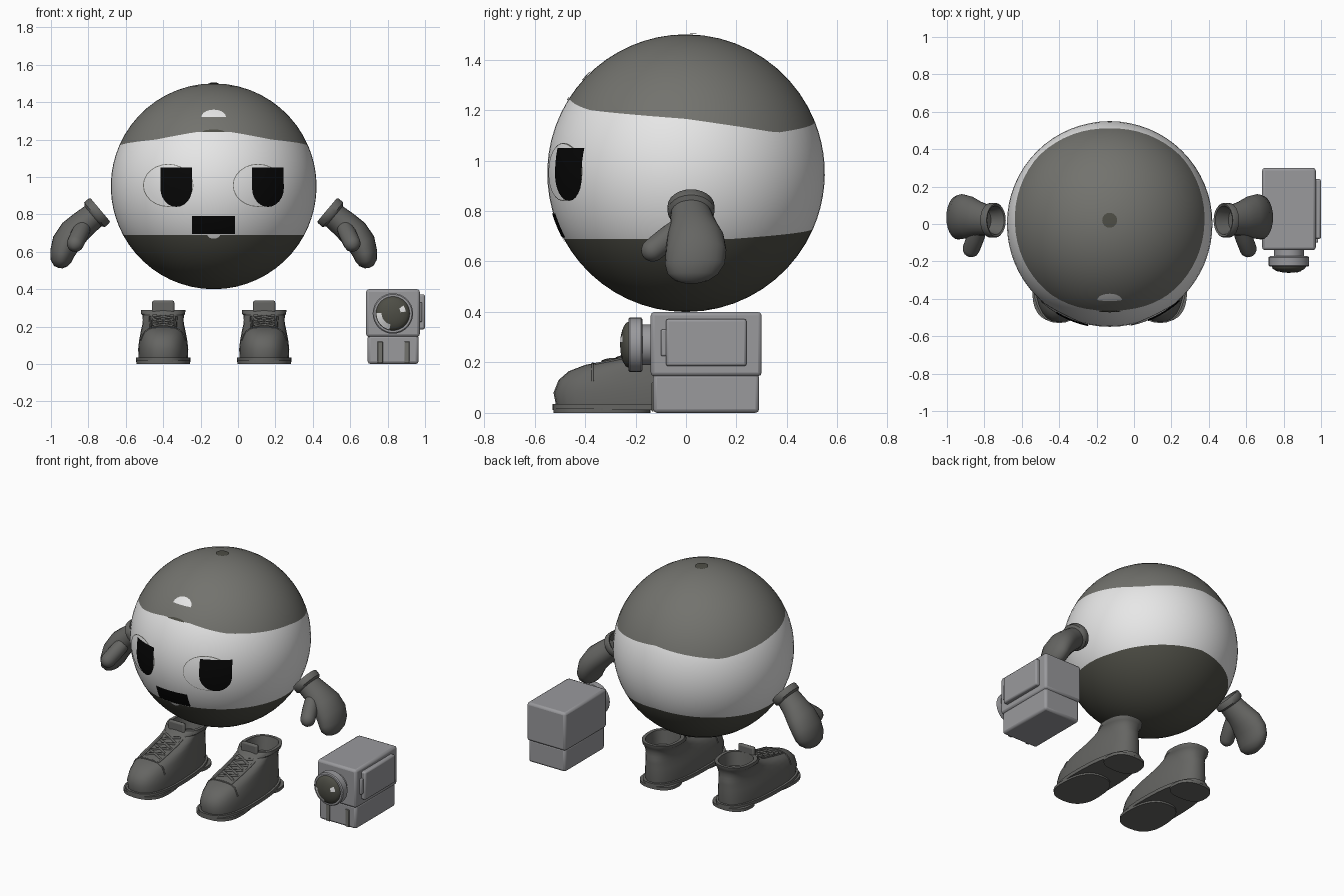
import bpy, bmesh
from math import sin, cos, pi, asin, sqrt, radians, copysign
from mathutils import Vector
from mathutils.bvhtree import BVHTree

if "Cube" in bpy.data.objects:
    bpy.data.objects.remove(bpy.data.objects["Cube"])


def material(name, *rgb):
    m = bpy.data.materials.new(name)
    m.use_nodes = True
    m.diffuse_color = (*rgb, 1)
    m.node_tree.nodes["Principled BSDF"].inputs["Base Color"].default_value = (*rgb, 1)
    return m


WHITE = material("white", .8, .8, .8)
BLACK = material("black", .002, .002, .002)
CAP = material("cap grey", .17, .17, .155)
OLIVE = material("dark olive", .075, .075, .06)
CLOTH = material("glove and shoe grey", .13, .13, .123)
METAL = material("light metal grey", .32, .32, .335)

CX = -.13
CENTRE = Vector((CX, 0, .95))
R = .55


def finish(name, bm, mats, angle=40):
    me = bpy.data.meshes.new(name)
    bm.to_mesh(me)
    bm.free()
    for m in mats:
        me.materials.append(m)
    for p in me.polygons:
        p.use_smooth = True
    me.set_sharp_from_angle(angle=radians(angle))
    ob = bpy.data.objects.new(name, me)
    bpy.context.collection.objects.link(ob)
    return ob


def loft(name, rings, mats, row_mat=lambda i: 0, angle=40):
    """Skin a list of equal rings and cap both ends."""
    bm = bmesh.new()
    vs = [[bm.verts.new(p) for p in ring] for ring in rings]
    n = len(vs[0])
    for i in range(len(vs) - 1):
        for j in range(n):
            k = (j + 1) % n
            f = bm.faces.new((vs[i][j], vs[i][k], vs[i + 1][k], vs[i + 1][j]))
            f.material_index = row_mat(i)
    bm.faces.new(vs[0]).material_index = row_mat(0)
    bm.faces.new(vs[-1]).material_index = row_mat(len(vs) - 2)
    bmesh.ops.recalc_face_normals(bm, faces=bm.faces)
    return finish(name, bm, mats, angle)


def box(name, lo, hi, mat, bevel=.012):
    bm = bmesh.new()
    bmesh.ops.create_cube(bm, size=1)
    for v in bm.verts:
        v.co = [a + (b - a) * (c + .5) for a, b, c in zip(lo, hi, v.co)]
    ob = finish(name, bm, [mat])
    mod = ob.modifiers.new("Bevel", "BEVEL")
    mod.width, mod.segments = bevel, 2
    return ob


def tube(name, points, radius, mat):
    cu = bpy.data.curves.new(name, "CURVE")
    cu.dimensions = "3D"
    cu.bevel_depth, cu.bevel_resolution = radius, 1
    sp = cu.splines.new("POLY")
    sp.points.add(len(points) - 1)
    for p, co in zip(sp.points, points):
        p.co = (*co, 1)
    cu.materials.append(mat)
    ob = bpy.data.objects.new(name, cu)
    bpy.context.collection.objects.link(ob)


def lerp(table, t):
    for (a, u), (b, v) in zip(table, table[1:]):
        if t <= b:
            return u + (v - u) * (t - a) / (b - a)
    return table[-1][1]


# Round body: rows follow the cap edge and the lower edge
UPPER = [(0, 1.24), (12, 1.24), (39, 1.2), (90, 1.165), (133, 1.11), (180, 1.155)]
LOWER = [(0, .69), (110, .688), (180, .73)]
STEPS = 10
SEG = 64


def body_point(row, j):
    a = 360 * j / SEG
    turn = min(a, 360 - a)
    up = asin((lerp(UPPER, turn) - CENTRE.z) / R)
    low = asin((lerp(LOWER, turn) - CENTRE.z) / R)
    stops = [pi / 2 - .01, up, low, .01 - pi / 2]
    band = min(row // STEPS, 2)
    t = row / STEPS - band
    phi = stops[band] + (stops[band + 1] - stops[band]) * t
    a = radians(a)
    return CENTRE + R * Vector((cos(phi) * sin(a), -cos(phi) * cos(a), sin(phi)))


loft("round_body", [[body_point(i, j) for j in range(SEG)] for i in range(3 * STEPS + 1)],
     [CAP, WHITE, OLIVE], lambda i: i // STEPS)


# Painted details: thin plates laid on the body
def plate(name, outline, mat, lift=.004, on_top=False):
    edge = []
    for p, q in zip(outline, outline[1:] + outline[:1]):
        edge += [Vector(p).lerp(Vector(q), k / 4) for k in range(4)]
    mid = sum(edge, Vector((0, 0))) / len(edge)

    def lay(p):
        r = R + lift
        d = sqrt(r * r - p.x ** 2 - p.y ** 2)
        return CENTRE + (Vector((p.x, p.y, d)) if on_top else Vector((p.x, -d, p.y)))

    bm = bmesh.new()
    rings = [[bm.verts.new(lay(mid.lerp(p, k / 5))) for p in edge] for k in range(1, 6)]
    bm.faces.new(rings[0])
    n = len(edge)
    for a, b in zip(rings, rings[1:]):
        for j in range(n):
            k = (j + 1) % n
            bm.faces.new((a[j], b[j], b[k], a[k]))
    bm.normal_update()
    for f in bm.faces:
        if f.normal.dot(f.calc_center_median() - CENTRE) < 0:
            f.normal_flip()
    finish(name, bm, [mat])


def ellipse(x, z, w, h, a0=0, a1=2 * pi, n=24):
    return [(x + w * cos(a0 + (a1 - a0) * k / n), z + h * sin(a0 + (a1 - a0) * k / n))
            for k in range(n + (a1 - a0 < 6))]


for side, ex, px in (("right", -.243, -.2), ("left", .237, .29)):
    plate(side + "_eye_outline", ellipse(ex, .005, .135, .115), CAP, .003)
    plate(side + "_eye_white", ellipse(ex, .005, .131, .111), WHITE, .005)
    plate(side + "_pupil", [(px + .083, .1), (px - .085, .1)]
          + ellipse(px, -.01, .085, .1, pi, 2 * pi, 12), BLACK, .008)
plate("mouth", [(-.115, -.255), (.115, -.255), (.115, -.16), (-.115, -.16)], BLACK)
plate("chin_mark", ellipse(0, -.258, .035, .022, pi, 2 * pi, 8), WHITE)
plate("cap_highlight", ellipse(0, .37, .066, .04, 0, pi, 10), WHITE)
plate("cap_shade", ellipse(0, .29, .06, .014, 0, pi, 8), OLIVE)
plate("top_button", ellipse(0, .02, .04, .04), OLIVE, .004, True)

# Mittens: (distance out, height, half thickness, depth centre, half depth)
MITTEN = [(.67, .77, .055, .02, .06), (.61, .822, .07, .02, .077), (.607, .825, .08, .02, .088),
          (.612, .82, .086, .02, .093), (.637, .798, .086, .02, .093), (.645, .79, .07, .02, .08),
          (.7, .745, .075, .03, .092), (.75, .7, .08, .038, .112), (.79, .645, .077, .04, .12),
          (.81, .59, .066, .035, .118), (.816, .55, .056, .027, .1), (.817, .523, .036, .022, .065),
          (.817, .512, .01, .02, .02)]
# Shoe slices: (height, toe, heel, half width)
SHOE = [(.03, -.515, .165, .135), (.08, -.525, .17, .138), (.13, -.505, .17, .132),
        (.165, -.465, .17, .125), (.19, -.4, .17, .12), (.21, -.3, .165, .115),
        (.235, -.19, .165, .112), (.262, -.11, .17, .115), (.268, -.105, .175, .121),
        (.29, -.08, .178, .122), (.29, -.06, .158, .1), (.2, -.05, .14, .09)]


def power(v, e):
    return copysign(abs(v) ** e, v)


def foot_ring(x, z, y0, y1, w, n=32):
    ring = []
    for k in range(n):
        t = 2 * pi * k / n
        s = power(sin(t), .8)
        ring.append(Vector((x + w * (1 - .07 * (1 + s)) * power(cos(t), .8) * 1.04,
                            (y0 + y1) / 2 + (y1 - y0) / 2 * s, z)))
    return ring


for side, s in (("left", 1), ("right", -1)):
    rings = []
    for i, (u, z, th, yc, w) in enumerate(MITTEN):
        i = max(5, min(i, len(MITTEN) - 2))
        a, b = MITTEN[i - 1], MITTEN[i + 1]
        across = Vector((a[1] - b[1], b[0] - a[0])).normalized() * th
        rings.append([Vector((CX + s * (u + across.x * cos(t)), yc + w * sin(t), z + across.y * cos(t)))
                      for t in [2 * pi * k / 24 for k in range(24)]])
    loft(side + "_mitten", rings, [CLOTH], angle=50)

    # Thumb: tapered capsule
    base, tip = Vector((CX + s * .69, .0, .75)), Vector((CX + s * .74, -.132, .645))
    axis = (tip - base).normalized()
    p = axis.orthogonal().normalized()
    q = axis.cross(p)
    profile = [(base, .04), (base.lerp(tip, .5), .047)]
    profile += [(tip + axis * .046 * sin(a), .046 * cos(a)) for a in (0, .4, .8, 1.2, 1.5)]
    loft(side + "_thumb", [[c + r * (p * cos(t) + q * sin(t)) for t in [2 * pi * k / 16 for k in range(16)]]
                           for c, r in profile], [CLOTH])

    # Shoe with sole, heel, tongue and laces
    x = CX + s * .27
    shoe = loft(side + "_shoe", [foot_ring(x, *row) for row in SHOE], [CLOTH])
    for part, z0, z1, y0, y1, w in (("sole", .012, .036, -.53, .18, .15),
                                    ("front_tread", 0, .02, -.525, -.14, .147),
                                    ("heel", 0, .02, -.03, .178, .132)):
        loft(f"{side}_{part}", [foot_ring(x, z, y0, y1, w) for z in (z0, z1)], [CLOTH])
    box(side + "_tongue", (x - .06, -.085, .2), (x + .06, -.06, .34), CLOTH)

    tree = BVHTree.FromPolygons([v.co for v in shoe.data.vertices],
                                [f.vertices[:] for f in shoe.data.polygons])

    def drape(name, start, end, radius, n=10):
        pts = []
        for k in range(n + 1):
            at = Vector(start).lerp(Vector(end), k / n)
            hit = tree.ray_cast(Vector((x + at.x, at.y, 1)), Vector((0, 0, -1)))[0]
            if hit:
                pts.append(hit)
        tube(name, pts, radius, CLOTH)

    for k in range(4):
        y = -.33 + k * .055
        for d in (-1, 1):
            drape(f"{side}_lace", (-.055 * d, y), (.055 * d, y + .05), .008)
    for d in (-1, 1):
        drape(f"{side}_lace_flap", (.066 * d, -.36), (.07 * d, -.12), .006)
    drape(side + "_toe_seam", (-.128, -.37), (.128, -.37), .005, 24)

# Camera case
box("camera_top", (.685, -.14, .145), (.972, .3, .4), METAL, .015)
box("camera_base", (.693, -.13, 0), (.965, .29, .155), METAL, .015)
box("camera_side_panel", (.96, -.08, .185), (1, .24, .372), METAL, .01)
box("camera_latch", (.96, -.1, .225), (.985, -.075, .33), METAL, .006)
for gx in (.76, .903):
    box("camera_grip_bar", (gx - .014, -.136, .005), (gx + .014, -.128, .12), CAP, .003)


# Lens, turned around the front axis
def turned(name, profile, mat, n=32):
    loft(name, [[Vector((.828 + r * cos(2 * pi * k / n), y, .27 + r * sin(2 * pi * k / n)))
                 for k in range(n)] for y, r in profile], [mat])


turned("lens_neck", [(-.12, .08), (-.2, .08)], METAL)
turned("lens_ring", [(-.172, .1), (-.178, .108), (-.222, .108), (-.228, .102), (-.228, .09), (-.222, .088)], METAL)
turned("lens_glass", [(-.215, .093)] + [(-.225 - .036 * sin(a), .092 * cos(a))
                                         for a in (0, .3, .6, .9, 1.2, 1.5)], OLIVE)


def glint(name, outline):
    bm = bmesh.new()
    vs = []
    for r, a in outline:
        y = -.228 - .036 * sqrt(1 - (r / .092) ** 2)
        vs.append(bm.verts.new((.828 + r * cos(a), y, .27 + r * sin(a))))
    h = len(vs) // 2
    for k in range(h - 1):
        bm.faces.new((vs[k], vs[k + 1], vs[h + k + 1], vs[h + k]))
    bmesh.ops.recalc_face_normals(bm, faces=bm.faces)
    if sum(f.normal.y for f in bm.faces) > 0:
        bmesh.ops.reverse_faces(bm, faces=bm.faces)
    finish(name, bm, [WHITE])


for name, r0, r1, a0, a1 in (("lens_glint_large", .06, .088, 3.1, 4.5), ("lens_glint_small", .042, .07, .15, .65)):
    arc = [a0 + (a1 - a0) * k / 8 for k in range(9)]
    glint(name, [(r0, a) for a in arc] + [(r1, a) for a in arc])
